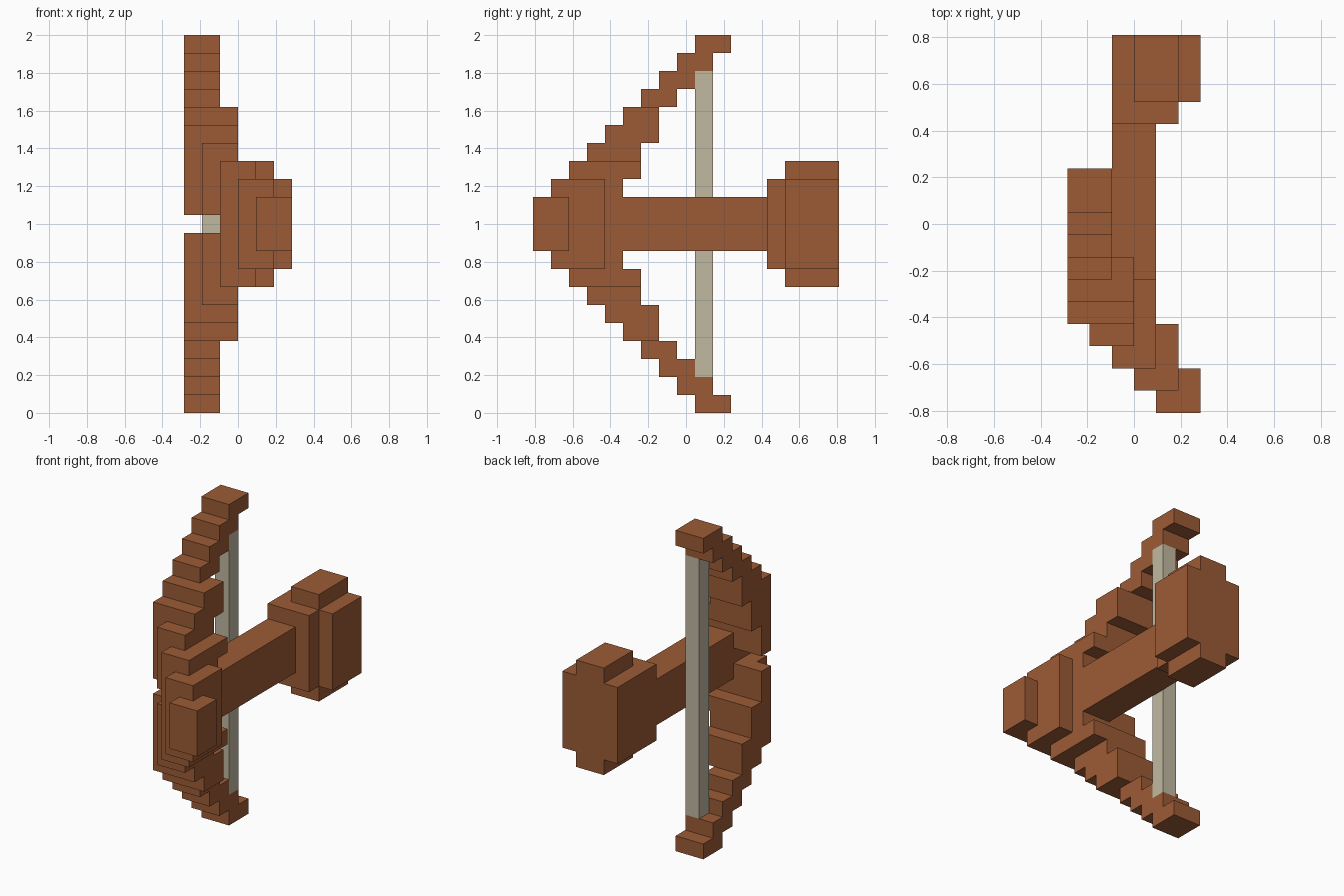
import bpy
import bmesh
from mathutils import Vector

cube = bpy.data.objects.get("Cube")
if cube:
    bpy.data.objects.remove(cube, do_unlink=True)

UNIT = 2 / 21                      # edge of one block cell
ORIGIN = Vector((3, 8.5, 0))       # grid point placed at the world origin
AXES = [Vector(a) for a in ((1, 0, 0), (0, 1, 0), (0, 0, 1))]


def make_material(name, colour):
    mat = bpy.data.materials.new(name)
    mat.use_nodes = True
    mat.diffuse_color = (*colour, 1)
    mat.node_tree.nodes["Principled BSDF"].inputs["Base Color"].default_value = (*colour, 1)
    return mat


def cells(x0, x1, y0, y1, z0, z1):
    return {(x, y, z) for x in range(x0, x1) for y in range(y0, y1) for z in range(z0, z1)}


def mirrored(filled):
    """Add the copy reflected about the middle height."""
    return filled | {(x, y, 20 - z) for x, y, z in filled}


def build(name, filled, mat):
    """Skin a set of cells with outer faces only and merge the flat areas."""
    bm = bmesh.new()
    for cell in filled:
        centre = Vector(cell) + Vector((0.5, 0.5, 0.5))
        for i, axis in enumerate(AXES):
            for sign in (1, -1):
                normal = axis * sign
                if tuple(int(c) for c in Vector(cell) + normal) in filled:
                    continue
                u, v = AXES[(i + 1) % 3] / 2, AXES[(i + 2) % 3] / 2 * sign
                mid = centre + normal / 2
                corners = (mid - u - v, mid + u - v, mid + u + v, mid - u + v)
                bm.faces.new([bm.verts.new((c - ORIGIN) * UNIT) for c in corners])
    bmesh.ops.remove_doubles(bm, verts=bm.verts[:], dist=UNIT / 100)
    bmesh.ops.dissolve_limit(bm, angle_limit=0.01, verts=bm.verts[:], edges=bm.edges[:])
    mesh = bpy.data.meshes.new(name)
    bm.to_mesh(mesh)
    bm.free()
    mesh.materials.append(mat)
    obj = bpy.data.objects.new(name, mesh)
    bpy.context.collection.objects.link(obj)


wood = make_material("brown wood", (0.333, 0.105, 0.036))
cord = make_material("pale cord", (0.533, 0.485, 0.352))

# Bow: thick middle stepping diagonally forward
bow = cells(4, 6, 0, 2, 9, 12) | cells(3, 5, 1, 4, 8, 13) | cells(2, 4, 2, 5, 8, 13)
limb = cells(1, 3, 3, 5, 11, 13) | cells(0, 2, 4, 5, 11, 13)
limb |= cells(2, 4, 2, 6, 13, 14) | cells(1, 3, 3, 6, 13, 15) | cells(0, 2, 4, 6, 13, 15)
limb |= cells(0, 3, 4, 7, 15, 16) | cells(0, 3, 5, 7, 16, 17)
# Bow tips: a staircase sweeping back
for step in range(4):
    limb |= cells(0, 2, 6 + step, 8 + step, 17 + step, 18 + step)
build("bow", bow | mirrored(limb), wood)

# Stock: bar with a heavy butt
stock = cells(2, 4, 5, 13, 9, 12) | cells(2, 5, 13, 17, 8, 13)
stock |= cells(3, 6, 14, 17, 8, 13) | cells(3, 5, 14, 17, 7, 14)
build("stock", stock, wood)

# String between the tips
build("string", cells(1, 2, 9, 10, 2, 19), cord)
